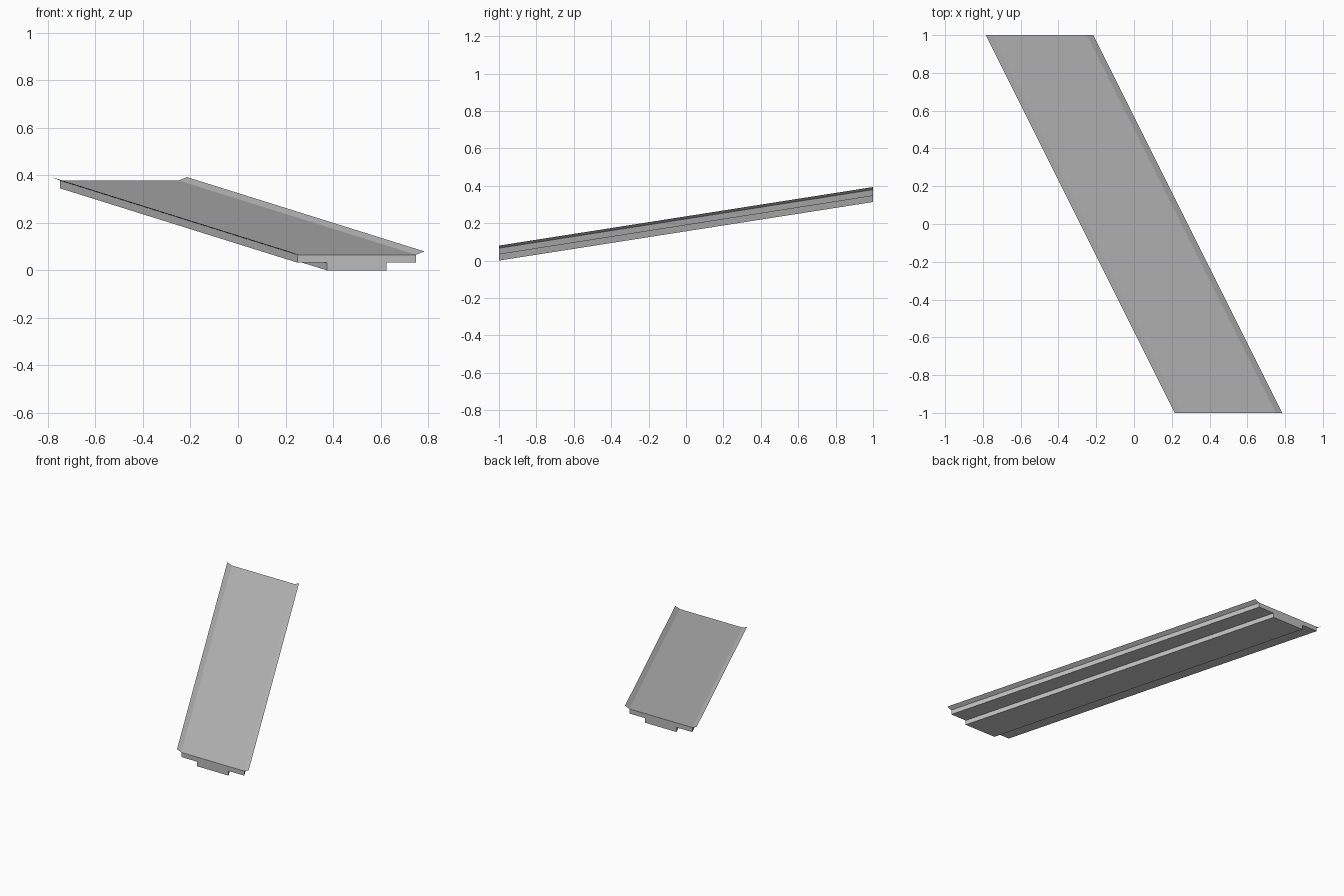
import bpy
import bmesh
from mathutils import Vector

cube = bpy.data.objects.get("Cube")
if cube:
    bpy.data.objects.remove(cube, do_unlink=True)

grey = bpy.data.materials.new("plain grey")
grey.use_nodes = True
colour = (0.5, 0.5, 0.5, 1)
grey.diffuse_color = colour
grey.node_tree.nodes["Principled BSDF"].inputs["Base Color"].default_value = colour

# Every part is a cross-section swept from the front end to the back end
START = Vector((0.5, -1, 0))
SWEEP = Vector((-1, 2, 0.313))


def sweep(name, profile, closed):
    bm = bmesh.new()
    front = [bm.verts.new(START + Vector((x, 0, z))) for x, z in profile]
    back = [bm.verts.new(v.co + SWEEP) for v in front]
    count = len(profile)
    for i in range(count if closed else count - 1):
        j = (i + 1) % count
        bm.faces.new((front[i], back[i], back[j], front[j]))
    if closed:
        bm.faces.new(front)
        bm.faces.new(back[::-1])
        bmesh.ops.recalc_face_normals(bm, faces=bm.faces)
    else:
        for face in bm.faces:
            face.normal_update()
            if face.normal.z < 0:
                face.normal_flip()
    mesh = bpy.data.meshes.new(name)
    bm.to_mesh(mesh)
    bm.free()
    mesh.materials.append(grey)
    bpy.context.collection.objects.link(bpy.data.objects.new(name, mesh))


# Ramp slab with a narrower keel along its underside
half = [(0.125, 0), (0.125, 0.033), (0.25, 0.033), (0.25, 0.066)]
sweep("ramp_slab", half + [(-x, z) for x, z in reversed(half)], True)

# Thin raised lips along both long edges
for side, name in ((1, "left_lip"), (-1, "right_lip")):
    sweep(name, [(side * 0.25, 0.066), (side * 0.285, 0.08)], False)
